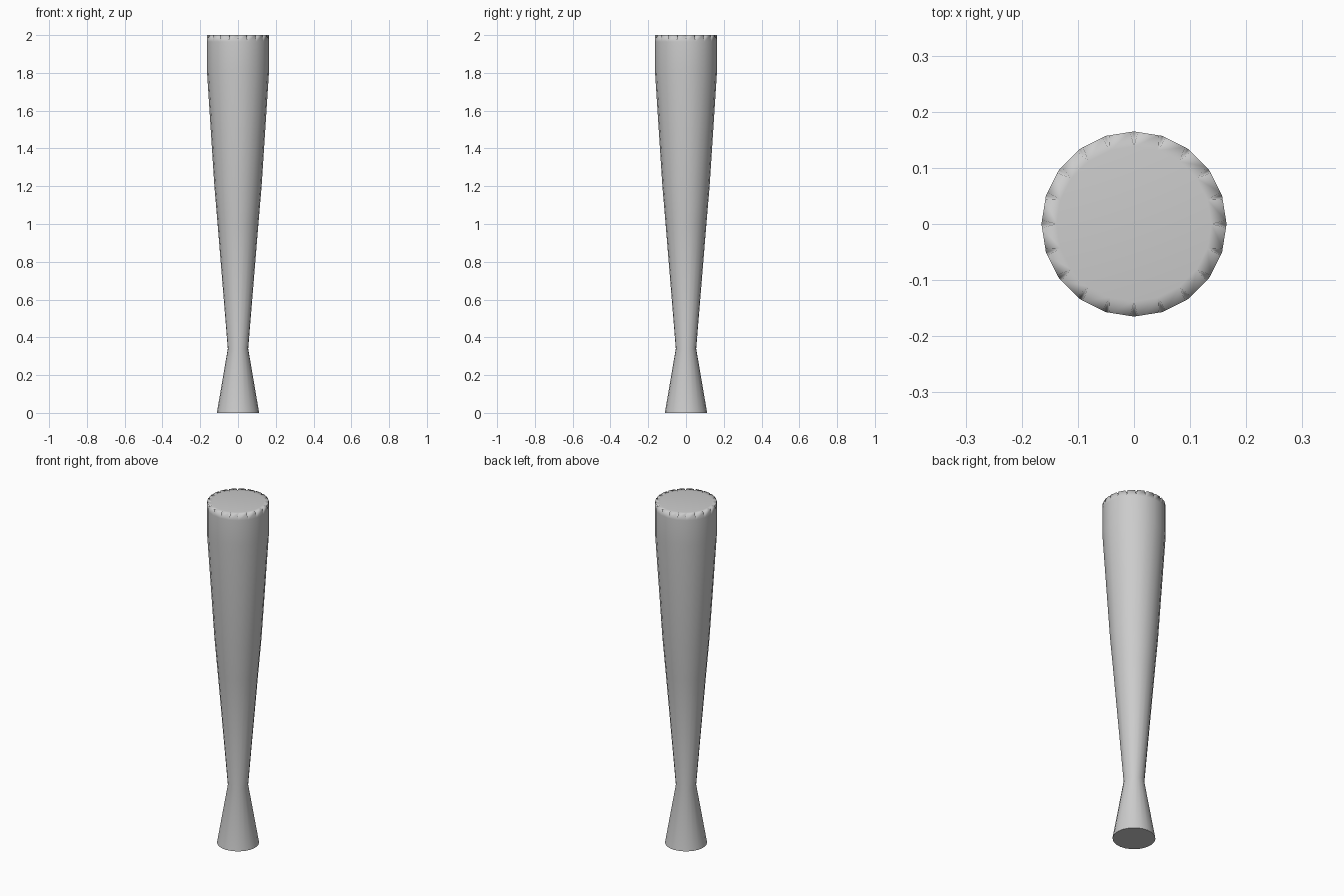
import bpy, bmesh
from math import cos, sin, pi

if "Cube" in bpy.data.objects:
    bpy.data.objects.remove(bpy.data.objects["Cube"])

SIDES = 20
# Profile of the turned body: (radius, height)
PROFILE = [(0.112, 0), (0.054, 0.34), (0.108, 1.0), (0.125, 1.2), (0.165, 1.82), (0.165, 1.965)]

bm = bmesh.new()


def corner(r, z, i, t=0.0):
    # point on the polygon outline, t = fraction along the side after corner i
    a, b = 2 * pi * i / SIDES, 2 * pi * (i + 1) / SIDES
    return bm.verts.new((r * (cos(a) * (1 - t) + cos(b) * t),
                         r * (sin(a) * (1 - t) + sin(b) * t), z))


# Flared foot and tapering shaft
rings = [[corner(r, z, i) for i in range(SIDES)] for r, z in PROFILE]
bm.faces.new(rings[0][::-1])
for lo, hi in zip(rings, rings[1:]):
    for i in range(SIDES):
        j = (i + 1) % SIDES
        bm.faces.new((lo[i], lo[j], hi[j], hi[i]))

# Notched rim: one flat tooth per side, with a V notch at every corner
outer = rings[-1]
inner = [corner(0.138, 2.0, i) for i in range(SIDES)]
for i in range(SIDES):
    j = (i + 1) % SIDES
    a, b = corner(0.165, 2.0, i, 0.13), corner(0.165, 2.0, i, 0.87)
    bm.faces.new((outer[i], outer[j], b, a))
    bm.faces.new((a, b, inner[j], inner[i]))
    bm.faces.new((outer[i], a, inner[i]))
    bm.faces.new((outer[j], inner[j], b))
bm.faces.new(inner)

for f in bm.faces:
    f.smooth = True
me = bpy.data.meshes.new("turned_body")
bm.to_mesh(me)
bm.free()
ob = bpy.data.objects.new("turned_body", me)
bpy.context.collection.objects.link(ob)

# Smooth sides and rim, crisp foot edge
for e in me.edges:
    z = [me.vertices[v].co.z for v in e.vertices]
    if max(z) < 0.001:
        e.use_edge_sharp = True
